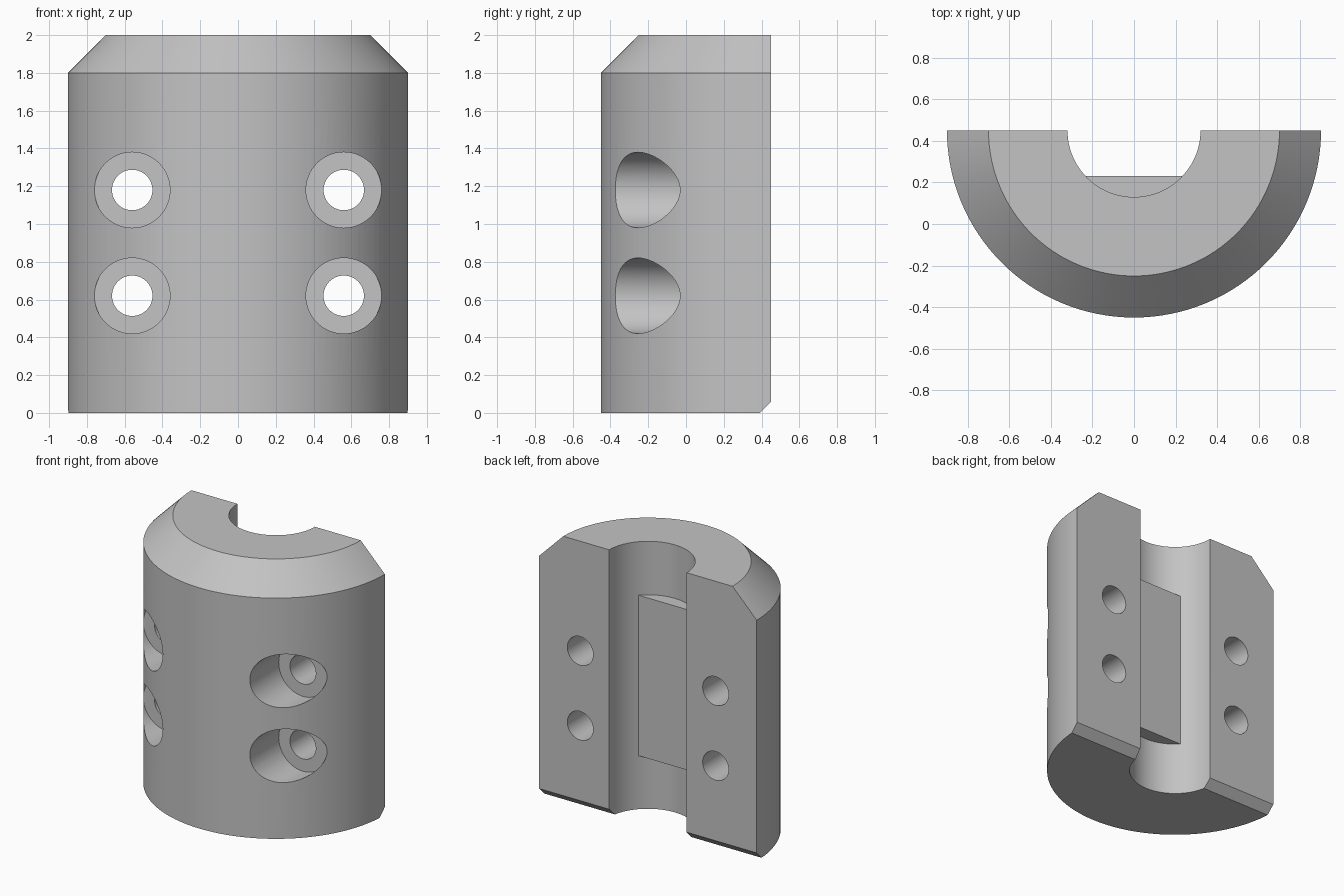
import bpy, bmesh, math
from mathutils import Matrix, Vector

cube = bpy.data.objects.get("Cube")
if cube:
    bpy.data.objects.remove(cube, do_unlink=True)

BACK = 0.45          # y of the flat split face, which holds the axis
SEGMENTS = 64

grey = bpy.data.materials.new("plain_grey")
grey.use_nodes = True
colour = (0.55, 0.55, 0.55, 1)
grey.diffuse_color = colour
grey.node_tree.nodes["Principled BSDF"].inputs["Base Color"].default_value = colour


def make_object(name, bm):
    bmesh.ops.recalc_face_normals(bm, faces=bm.faces)
    mesh = bpy.data.meshes.new(name)
    bm.to_mesh(mesh)
    bm.free()
    mesh.materials.append(grey)
    obj = bpy.data.objects.new(name, mesh)
    bpy.context.collection.objects.link(obj)
    return obj


def box(name, centre, size, tilt=0):
    bm = bmesh.new()
    matrix = (Matrix.Translation(centre) @ Matrix.Rotation(tilt, 4, 'X')
              @ Matrix.Diagonal((*size, 1)))
    bmesh.ops.create_cube(bm, size=1, matrix=matrix)
    return make_object(name, bm)


def rod(name, x, z, radius, y0, y1):
    bm = bmesh.new()
    matrix = (Matrix.Translation((x, (y0 + y1) / 2, z))
              @ Matrix.Rotation(math.pi / 2, 4, 'X'))
    bmesh.ops.create_cone(bm, cap_ends=True, segments=SEGMENTS, radius1=radius,
                          radius2=radius, depth=y1 - y0, matrix=matrix)
    return make_object(name, bm)


def combine(target, tool, operation):
    tool.hide_render = True
    mod = target.modifiers.new(tool.name, 'BOOLEAN')
    mod.operation = operation
    mod.solver = 'EXACT'
    mod.object = tool
    bpy.context.view_layer.objects.active = target
    bpy.ops.object.modifier_apply(modifier=mod.name)
    bpy.data.objects.remove(tool, do_unlink=True)


# Half collar: wall profile with a top bevel, turned half a circle
profile = [(0.32, 0), (0.9, 0), (0.9, 1.8), (0.7, 2), (0.32, 2)]
bm = bmesh.new()
start = bm.faces.new([bm.verts.new((-r, BACK, z)) for r, z in profile])
result = bmesh.ops.spin(bm, geom=[start, *start.edges, *start.verts],
                        cent=(0, BACK, 0), axis=(0, 0, 1), angle=math.pi,
                        steps=SEGMENTS, use_duplicate=False)
# Make sure both split faces are capped
bmesh.ops.remove_doubles(bm, verts=bm.verts, dist=1e-5)
edges = [e for e in bm.edges if e.is_boundary]
if edges:
    bmesh.ops.holes_fill(bm, edges=edges, sides=0)
collar = make_object("half_collar", bm)

# Flat key pad inside the bore
combine(collar, box("key_pad", (0, 0.115, 1), (0.6, 0.23, 1.2)), 'UNION')

# Bevel along the lower edge of the split face
side = 0.06 * math.sqrt(2)
combine(collar, box("edge_cutter", (0, BACK, 0), (3, side, side), math.pi / 4),
        'DIFFERENCE')

# Four counterbored screw holes
for x in (-0.56, 0.56):
    for z in (0.62, 1.18):
        combine(collar, rod("screw_cutter", x, z, 0.107, -0.8, 0.8), 'DIFFERENCE')
        combine(collar, rod("head_cutter", x, z, 0.2, -0.8, -0.033), 'DIFFERENCE')

# Smooth curved walls, sharp edges
bpy.ops.object.select_all(action='DESELECT')
collar.select_set(True)
bpy.context.view_layer.objects.active = collar
bpy.ops.object.shade_smooth_by_angle(angle=math.radians(30))
